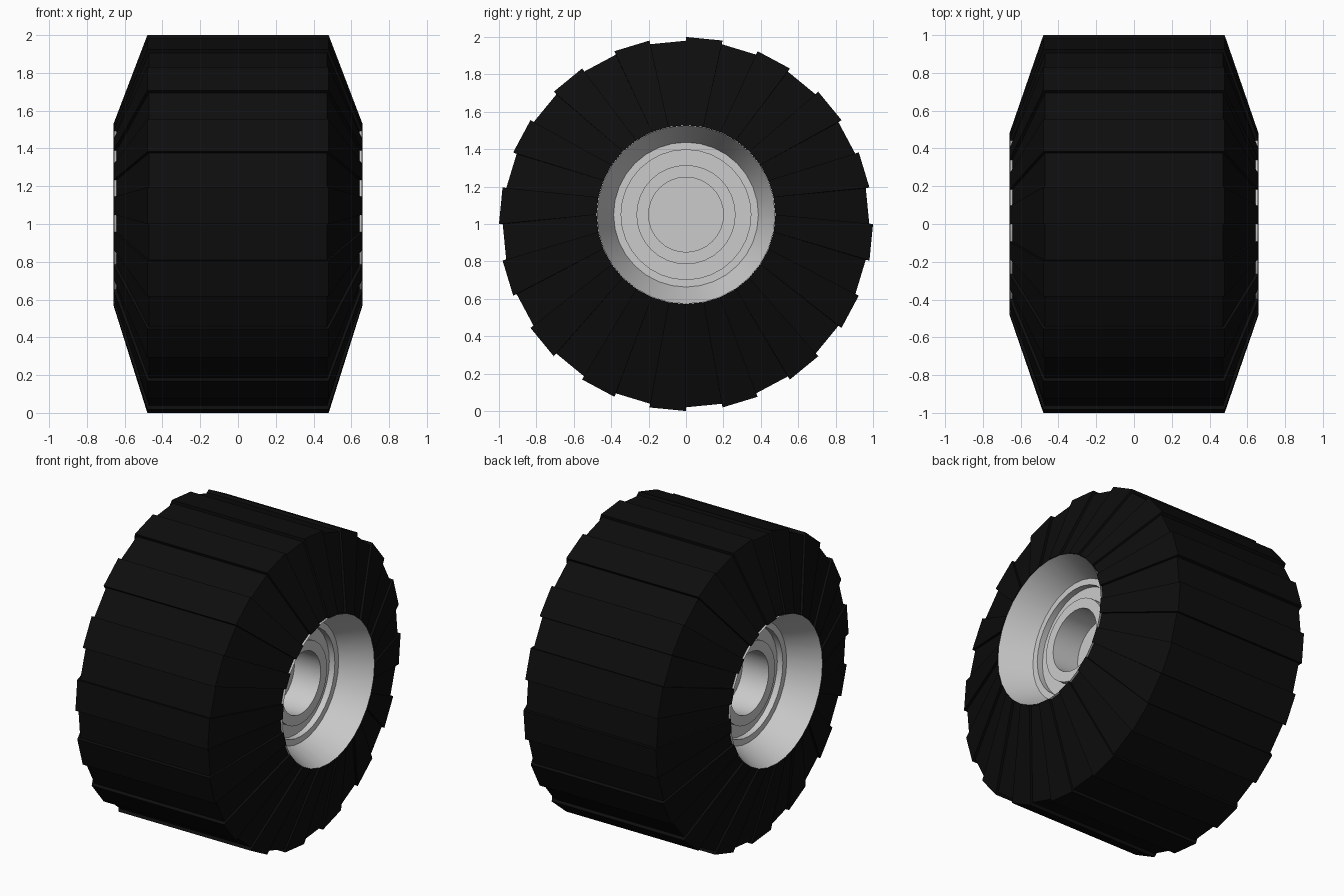
import bpy, bmesh, math

if "Cube" in bpy.data.objects:
    bpy.data.objects.remove(bpy.data.objects["Cube"])

N = 32                      # segments around the wheel
TYRE_Z, HUB_Z = 1.0, 1.05   # hub sits slightly above the tyre centre


def point(x, r, cz, k):
    a = 2 * math.pi * k / N
    return (x, r * math.sin(a), cz + r * math.cos(a))


def make_object(name, bm):
    mesh = bpy.data.meshes.new(name)
    bm.to_mesh(mesh)
    bm.free()
    ob = bpy.data.objects.new(name, mesh)
    bpy.context.collection.objects.link(ob)
    return ob


# Tyre: alternating raised lugs and shallow gaps, joined by step walls
def section(k, lug):
    half, r, hub = (0.48, 1.0, 0.66) if lug else (0.472, 0.98, 0.643)
    return [point(-hub, 0.478, HUB_Z, k), point(-half, r, TYRE_Z, k),
            point(half, r, TYRE_Z, k), point(hub, 0.478, HUB_Z, k)]


def bridge(bm, a, b):
    for i in range(3):
        bm.faces.new([bm.verts.new(p) for p in (a[i], a[i + 1], b[i + 1], b[i])])


bm = bmesh.new()
for k in range(N):
    lug = k % 2 == 0
    bridge(bm, section(k, lug), section(k + 1, lug))
    bridge(bm, section(k + 1, lug), section(k + 1, not lug))
bmesh.ops.remove_doubles(bm, verts=bm.verts, dist=0.0005)
bmesh.ops.recalc_face_normals(bm, faces=bm.faces)
tyre = make_object("tyre", bm)
black = bpy.data.materials.new("rubber")
black.diffuse_color = (0.004, 0.004, 0.004, 1)
black.use_nodes = True
black.node_tree.nodes["Principled BSDF"].inputs["Base Color"].default_value = black.diffuse_color
tyre.data.materials.append(black)

# Rim: dished bowl, stepped rings and a central recess, mirrored to both sides
profile = [(0.657, 0.477), (0.46, 0.387), (0.46, 0.347), (0.42, 0.347),
           (0.42, 0.265), (0.46, 0.265), (0.46, 0.2), (0.27, 0.2)]
bm = bmesh.new()
rings = [[bm.verts.new(point(x, r, HUB_Z, k)) for k in range(N)] for x, r in profile]
for outer, inner in zip(rings, rings[1:]):
    for k in range(N):
        j = (k + 1) % N
        bm.faces.new((outer[k], inner[k], inner[j], outer[j]))
bm.faces.new(rings[-1][::-1])
rim = make_object("rim", bm)
bpy.context.view_layer.objects.active = rim
rim.select_set(True)
bpy.ops.object.shade_smooth_by_angle(angle=math.radians(30))
mirror = rim.modifiers.new("both_sides", 'MIRROR')
mirror.use_axis = (True, False, False)
